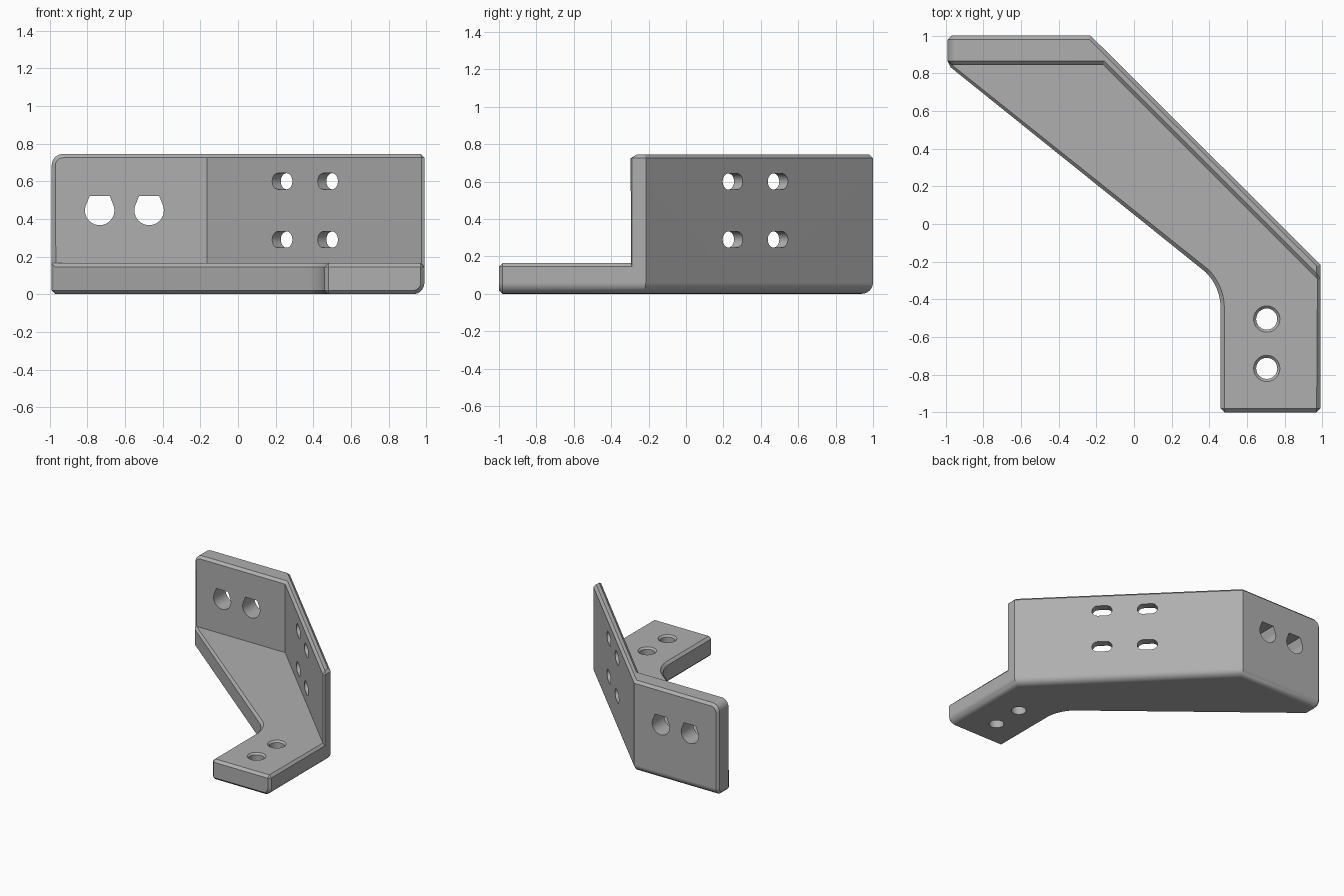
import bpy, bmesh
from math import cos, sin, pi, radians
from mathutils import Matrix, Vector

if "Cube" in bpy.data.objects:
    bpy.data.objects.remove(bpy.data.objects["Cube"], do_unlink=True)

grey = bpy.data.materials.new("plain grey")
grey.use_nodes = True
COLOUR = (0.43, 0.43, 0.43, 1)
grey.diffuse_color = COLOUR
grey.node_tree.nodes["Principled BSDF"].inputs["Base Color"].default_value = COLOUR

BASE, TOP = 0.165, 0.745


def make_object(name, bm):
    bmesh.ops.recalc_face_normals(bm, faces=bm.faces)
    mesh = bpy.data.meshes.new(name)
    bm.to_mesh(mesh)
    bm.free()
    mesh.materials.append(grey)
    obj = bpy.data.objects.new(name, mesh)
    bpy.context.collection.objects.link(obj)
    return obj


def arc(cx, cy, r, a0, a1, n):
    steps = [radians(a0 + (a1 - a0) * i / n) for i in range(n + 1)]
    return [(cx + r * cos(a), cy + r * sin(a)) for a in steps]


# Bracket body: floor plate plus a wall bent by 45 degrees
def bracket_body():
    bm = bmesh.new()
    plan = {"back_right": (-0.99, 1), "bend": (-0.23, 1), "back_left": (0.99, -0.215),
            "front_left": (0.99, -1), "front_right": (0.46, -1),
            "tip": (-0.99, 0.845), "inner_bend": (-0.165, 0.845), "inner_end": (0.99, -0.31)}
    # concave fillet between the foot and the diagonal edge
    r = 0.27
    fillet = arc(0.46 - r, -0.145 - 0.46 + r - r * 2 ** 0.5 + r, r, 0, 45, 8)
    names = []
    for i, p in enumerate(fillet):
        names.append(f"fillet{i}")
        plan[names[-1]] = p
    verts = {}

    def v(name, z):
        if (name, z) not in verts:
            verts[name, z] = bm.verts.new((*plan[name], z))
        return verts[name, z]

    def face(*corners):
        return bm.faces.new([v(n, z) for n, z in corners])

    front = ["front_left", "front_right", *names, "tip"]
    face(*[(n, 0) for n in ["back_right", "bend", "back_left", *front]])
    face(*[(n, BASE) for n in ["inner_bend", "inner_end", *front]])
    face(*[(n, TOP) for n in ["back_right", "bend", "back_left", "inner_end", "inner_bend", "tip"]])
    for a, b in zip(front, front[1:]):
        face((a, 0), (b, 0), (b, BASE), (a, BASE))
    for a, b in [("back_right", "bend"), ("bend", "back_left")]:
        face((a, 0), (b, 0), (b, TOP), (a, TOP))
    for a, b in [("tip", "inner_bend"), ("inner_bend", "inner_end")]:
        face((a, BASE), (b, BASE), (b, TOP), (a, TOP))
    face(("tip", 0), ("tip", BASE), ("tip", TOP), ("back_right", TOP), ("back_right", 0))
    face(("back_left", 0), ("front_left", 0), ("front_left", BASE),
         ("inner_end", BASE), ("inner_end", TOP), ("back_left", TOP))
    bmesh.ops.recalc_face_normals(bm, faces=bm.faces)

    # round the outer bottom edges and the free upper corner
    def edge(a, b, z):
        return bm.edges.get((v(a, z), v(b, z)))

    rounded = [edge("back_right", "bend", 0), edge("bend", "back_left", 0),
               edge("back_left", "front_left", 0), edge("back_right", "tip", TOP)]
    bmesh.ops.bevel(bm, geom=rounded, offset=0.06, offset_type='OFFSET', segments=6,
                    profile=0.5, affect='EDGES', clamp_overlap=False)
    # chamfer every remaining sharp outer edge
    bm.normal_update()
    sharp = [e for e in bm.edges if e.is_manifold and e.calc_face_angle_signed() > radians(50)]
    bmesh.ops.bevel(bm, geom=sharp, offset=0.02, offset_type='OFFSET', segments=1,
                    profile=0.5, affect='EDGES', clamp_overlap=False)
    return make_object("angled_bracket", bm)


# Cutters: a closed outline pushed along the local z axis
def add_prism(bm, outline, matrix, depth):
    low = [bm.verts.new(matrix @ Vector((x, y, -depth))) for x, y in outline]
    high = [bm.verts.new(matrix @ Vector((x, y, depth))) for x, y in outline]
    bm.faces.new(low[::-1])
    bm.faces.new(high)
    n = len(outline)
    for i in range(n):
        j = (i + 1) % n
        bm.faces.new((low[i], low[j], high[j], high[i]))


def hole_cutters():
    bm = bmesh.new()
    upright = Matrix.Rotation(pi / 2, 4, 'X')

    # flat-topped round holes in the back wall
    flat_top = arc(0, 0, 0.078, 160, 380, 28) + [(0.053, 0.078), (-0.053, 0.078)]
    for x in (-0.735, -0.472):
        add_prism(bm, flat_top, Matrix.Translation((x, 0.92, 0.445)) @ upright, 0.2)

    # slots in the diagonal wall
    slot = arc(0.033, 0, 0.043, -90, 90, 12) + arc(-0.033, 0, 0.043, 90, 270, 12)
    turn = Matrix.Rotation(-pi / 4, 4, 'Z') @ upright
    for x in (0.235, 0.477):
        for z in (0.29, 0.6):
            add_prism(bm, slot, Matrix.Translation((x + 0.024, 0.704 - x, z)) @ turn, 0.15)

    # countersunk screw holes in the foot
    for y in (-0.505, -0.767):
        rings = []
        for r, z in [(0.056, -0.1), (0.056, BASE - 0.014), (0.07, BASE), (0.07, BASE + 0.1)]:
            rings.append([bm.verts.new((px, py, z)) for px, py in arc(0.705, y, r, 0, 348.75, 31)])
        bm.faces.new(rings[0])
        bm.faces.new(rings[-1])
        for a, b in zip(rings, rings[1:]):
            for i in range(len(a)):
                j = (i + 1) % len(a)
                bm.faces.new((a[i], a[j], b[j], b[i]))
    obj = make_object("hole_cutters", bm)
    obj.hide_render = True
    return obj


bracket = bracket_body()
cutters = hole_cutters()

bpy.ops.object.select_all(action='DESELECT')
bracket.select_set(True)
bpy.context.view_layer.objects.active = bracket
cut = bracket.modifiers.new("holes", 'BOOLEAN')
cut.operation = 'DIFFERENCE'
cut.solver = 'EXACT'
cut.object = cutters
bpy.ops.object.modifier_apply(modifier=cut.name)
bpy.data.objects.remove(cutters, do_unlink=True)

bpy.ops.object.shade_smooth_by_angle(angle=radians(30))
weighted = bracket.modifiers.new("even_shading", 'WEIGHTED_NORMAL')
weighted.keep_sharp = True
